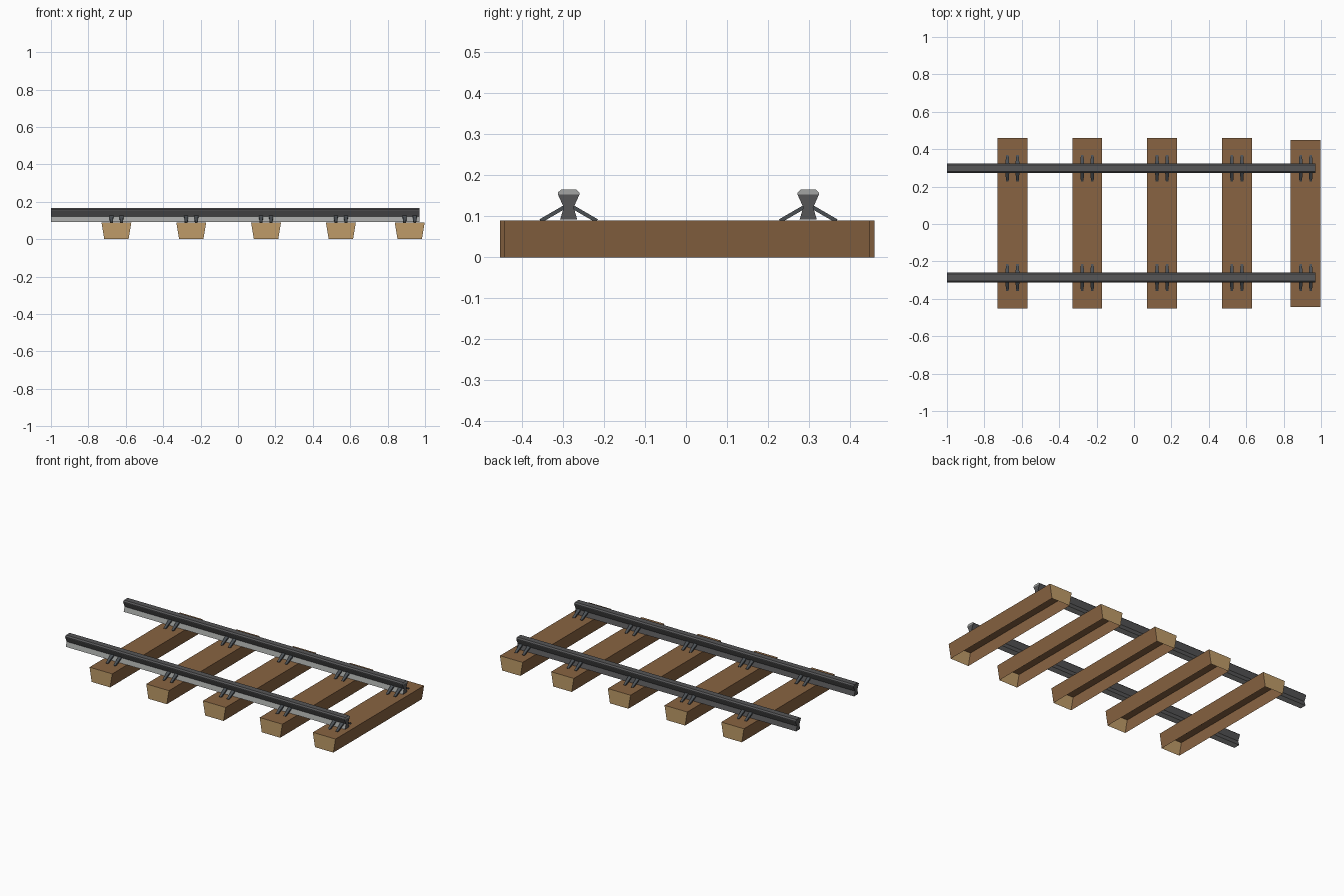
import bpy, bmesh
from mathutils import Vector

if "Cube" in bpy.data.objects:
    bpy.data.objects.remove(bpy.data.objects["Cube"])


def material(name, col):
    m = bpy.data.materials.new(name)
    m.diffuse_color = (*col, 1)
    m.use_nodes = True
    m.node_tree.nodes["Principled BSDF"].inputs["Base Color"].default_value = m.diffuse_color
    return m


BROWN = material("brown wood", (0.25, 0.127, 0.054))
TAN = material("cut wood ends", (0.52, 0.33, 0.14))
DARK = material("dark steel", (0.092, 0.092, 0.095))
LIGHT = material("worn steel", (0.36, 0.37, 0.36))
CLIP = material("clip steel", (0.07, 0.08, 0.09))


def finish(name, bm, mats):
    me = bpy.data.meshes.new(name)
    bm.to_mesh(me)
    bm.free()
    for m in mats:
        me.materials.append(m)
    ob = bpy.data.objects.new(name, me)
    bpy.context.collection.objects.link(ob)
    return ob


# Sleeper: tapered trough, open underneath, pale cut ends
def sleeper(i, x, half):
    bm = bmesh.new()
    bmesh.ops.create_cube(bm, size=1)
    for v in bm.verts:
        top = v.co.z > 0
        w = 0.08 if top else 0.065
        v.co = Vector((x + (w if v.co.x > 0 else -w),
                       0.003 + (half if v.co.y > 0 else -half),
                       0.09 if top else 0))
    bm.normal_update()
    bmesh.ops.delete(bm, geom=[f for f in bm.faces if f.normal.z < -0.9],
                     context='FACES_ONLY')
    for f in bm.faces:
        f.material_index = 1 if abs(f.normal.y) > 0.9 else 0
    finish(f"sleeper_{i}", bm, [BROWN, TAN])


# Rail: waisted profile swept along x, paler on the front foot, base and head end
def rail(name, y):
    half = [(0.021, 0.092), (0.012, 0.122), (0.0265, 0.154),
            (0.0265, 0.158), (0.018, 0.166)]
    prof = half + [(-a, z) for a, z in reversed(half)]
    n = len(prof)
    bm = bmesh.new()
    a = [bm.verts.new((-1, y + p, z)) for p, z in prof]
    b = [bm.verts.new((0.97, y + p, z)) for p, z in prof]
    for i in range(n):
        j = (i + 1) % n
        f = bm.faces.new((a[i], b[i], b[j], a[j]))
        f.material_index = 1 if i in (n - 2, n - 1) else 0
    for ring, pale in ((a, 0), (b, 1)):
        for k in range(4):
            q = (ring[k], ring[k + 1], ring[n - 2 - k], ring[n - 1 - k])
            bm.faces.new(q).material_index = pale if k >= 2 else 0
    bmesh.ops.recalc_face_normals(bm, faces=bm.faces)
    finish(name, bm, [DARK, LIGHT])


# Clip: slim bar leaning from the sleeper top to the rail waist
def clip(name, x, y, side):
    outer, inner = Vector((0, 0.068, 0.088)), Vector((0, 0.011, 0.121))
    thick = Vector((0, 0.003, 0.005))
    bm = bmesh.new()
    bmesh.ops.create_cube(bm, size=1)
    for v in bm.verts:
        end, w = (outer, 0.007) if v.co.y > 0 else (inner, 0.011)
        p = end + thick * (1 if v.co.z > 0 else -0.6)
        v.co = Vector((x + (w if v.co.x > 0 else -w), y + side * p.y, p.z))
    bmesh.ops.recalc_face_normals(bm, faces=bm.faces)
    finish(name, bm, [CLIP])


RAILS = {"front_rail": -0.286, "back_rail": 0.298}
for name, y in RAILS.items():
    rail(name, y)

for i, x in enumerate((-0.65, -0.25, 0.15, 0.55, 0.918)):
    sleeper(i, x, 0.446 if i == 4 else 0.456)
    for name, y in RAILS.items():
        for dx in (-0.027, 0.027):
            for side in (-1, 1):
                clip(f"{name}_clip", x + dx, y, side)
